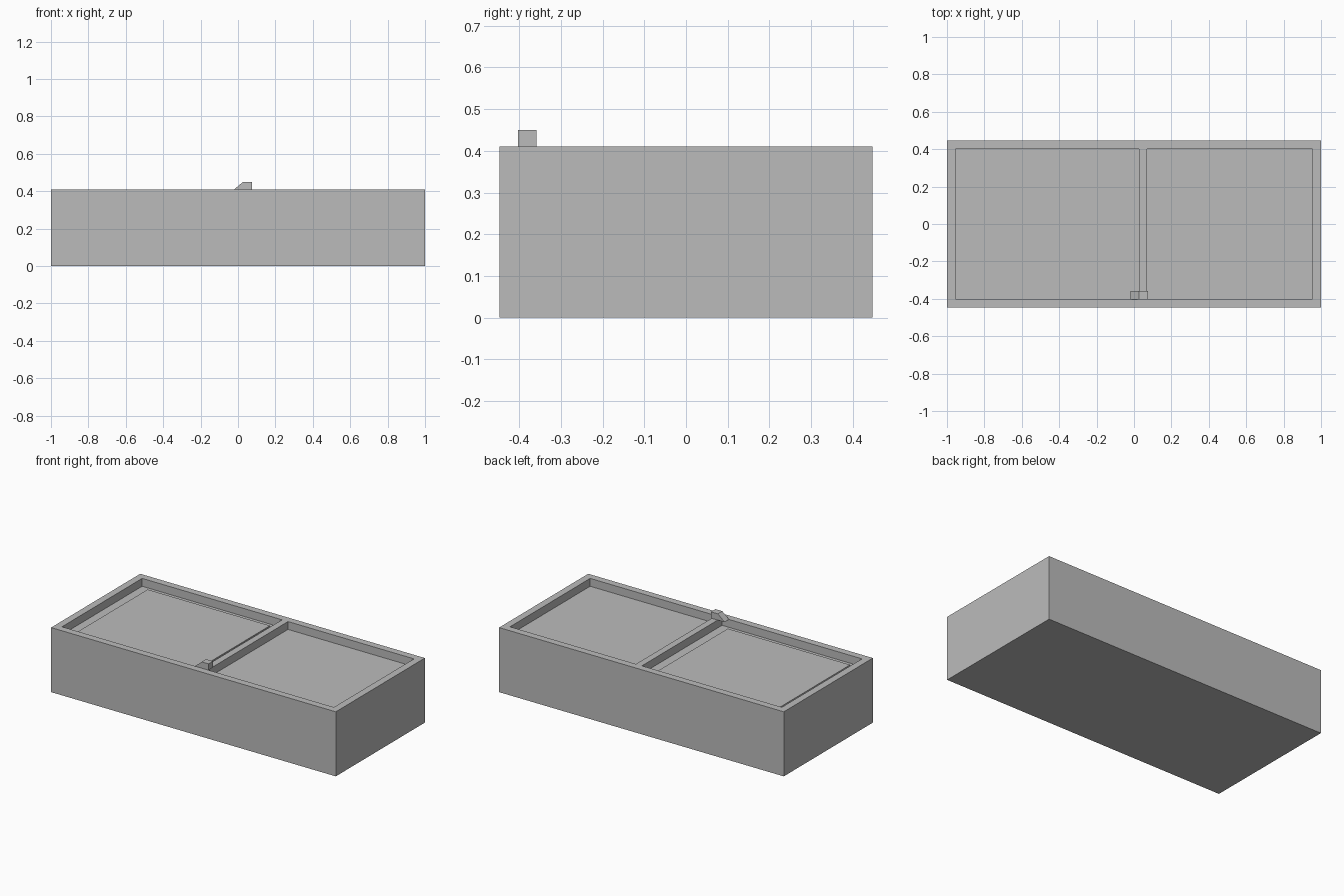
import bpy
import bmesh

old = bpy.data.objects.get("Cube")
if old:
    bpy.data.objects.remove(old, do_unlink=True)

grey = bpy.data.materials.new("plain_grey")
grey.use_nodes = True
grey.diffuse_color = (0.5, 0.5, 0.5, 1)
grey.node_tree.nodes["Principled BSDF"].inputs["Base Color"].default_value = (0.5, 0.5, 0.5, 1)

HALF_Y, RIM_Z, FLOOR_Z = 0.447, 0.41, 0.36
INNER_X, INNER_Y = 0.955, 0.402
DIV_LEFT, DIV_RIGHT = 0.028, 0.07


def finish(name, bm):
    bmesh.ops.recalc_face_normals(bm, faces=bm.faces)
    mesh = bpy.data.meshes.new(name)
    bm.to_mesh(mesh)
    bm.free()
    mesh.materials.append(grey)
    obj = bpy.data.objects.new(name, mesh)
    bpy.context.collection.objects.link(obj)
    return obj


def box(name, x0, x1, y0, y1, z0, z1):
    bm = bmesh.new()
    bmesh.ops.create_cube(bm, size=1)
    for v in bm.verts:
        v.co = (x1 if v.co.x > 0 else x0,
                y1 if v.co.y > 0 else y0,
                z1 if v.co.z > 0 else z0)
    return finish(name, bm)


# Case: a grid of top cells, two of them sunk into shallow compartments
xs = [-1, -INNER_X, DIV_LEFT, DIV_RIGHT, INNER_X, 1]
ys = [-HALF_Y, -INNER_Y, INNER_Y, HALF_Y]
bm = bmesh.new()
cells = []
for i in range(len(xs) - 1):
    for j in range(len(ys) - 1):
        corners = [(xs[i], ys[j]), (xs[i + 1], ys[j]),
                   (xs[i + 1], ys[j + 1]), (xs[i], ys[j + 1])]
        face = bm.faces.new([bm.verts.new((x, y, RIM_Z)) for x, y in corners])
        if j == 1 and i in (1, 3):
            cells.append(face)
bmesh.ops.remove_doubles(bm, verts=bm.verts, dist=0.0001)
outline = [e for e in bm.edges if e.is_boundary]

# Outer walls and underside
skirt = bmesh.ops.extrude_edge_only(bm, edges=outline)["geom"]
for v in skirt:
    if isinstance(v, bmesh.types.BMVert):
        v.co.z = 0
bmesh.ops.contextual_create(bm, geom=[e for e in bm.edges if e.is_boundary])

# Sunken compartment floors
sunk = bmesh.ops.extrude_discrete_faces(bm, faces=cells)["faces"]
for face in sunk:
    rim = [v.co.copy() for v in face.verts]
    for v in face.verts:
        v.co.z = FLOOR_Z
    low = list(face.verts)
    for k in range(4):
        n = (k + 1) % 4
        bm.faces.new([bm.verts.new(rim[k]), bm.verts.new(rim[n]), low[n], low[k]])
bmesh.ops.remove_doubles(bm, verts=bm.verts, dist=0.0001)
bmesh.ops.dissolve_limit(bm, angle_limit=0.01, verts=bm.verts, edges=bm.edges)
finish("case", bm)

# Thin raised panel on the floor of one compartment
box("floor_panel", -0.894, -0.035, -0.37, 0.37, FLOOR_Z - 0.01, FLOOR_Z + 0.008)

# Small wedge-nosed catch at the front end of the divider
profile = [(-0.02, RIM_Z), (0.027, 0.45), (0.075, 0.45), (0.075, RIM_Z)]
bm = bmesh.new()
side = bm.faces.new([bm.verts.new((x, -0.403, z)) for x, z in profile])
moved = bmesh.ops.extrude_face_region(bm, geom=[side])["geom"]
for v in moved:
    if isinstance(v, bmesh.types.BMVert):
        v.co.y = -0.358
finish("catch", bm)
